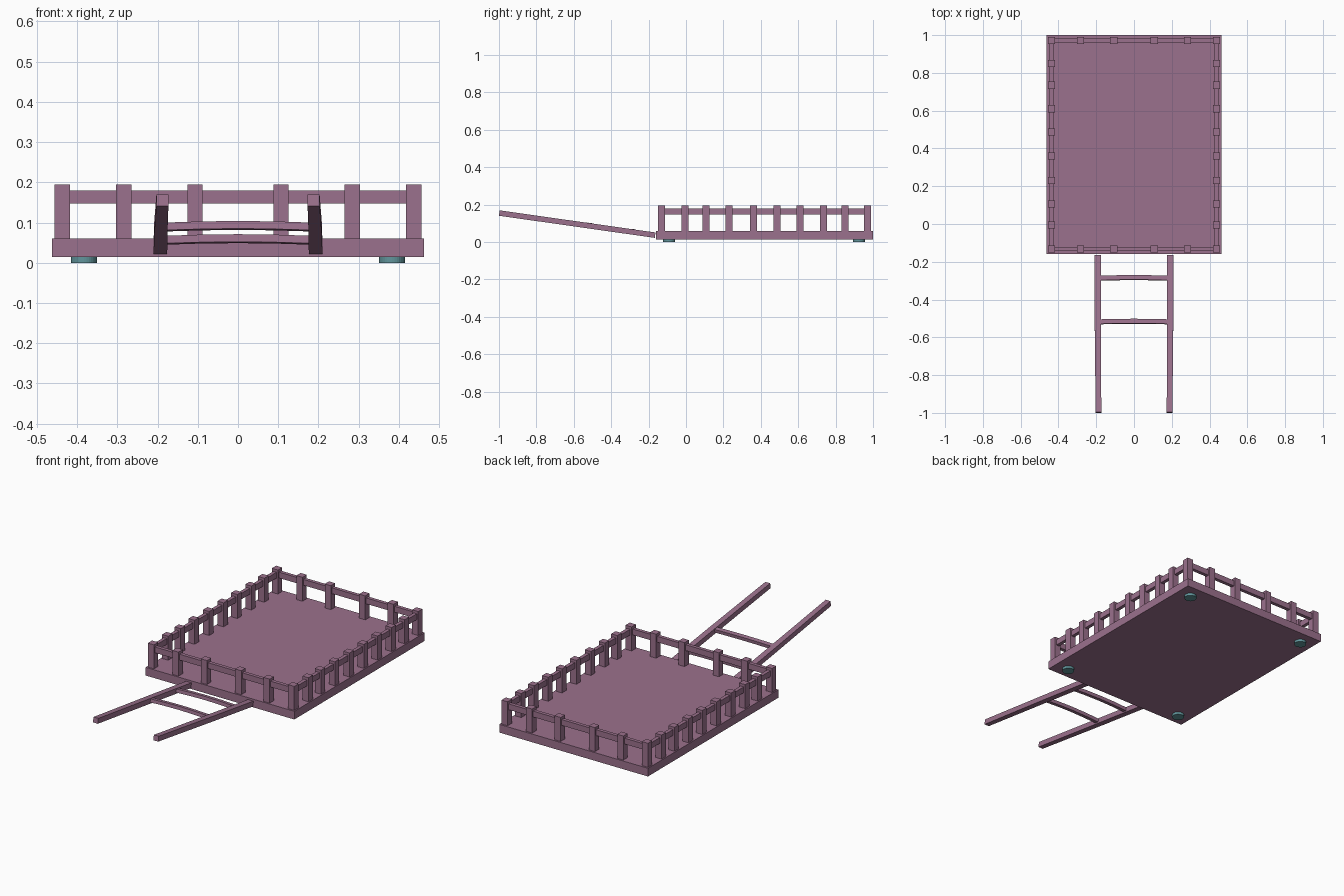
import bpy, bmesh
from mathutils import Vector

if "Cube" in bpy.data.objects:
    bpy.data.objects.remove(bpy.data.objects["Cube"])


def material(name, color):
    m = bpy.data.materials.new(name)
    m.diffuse_color = (*color, 1)
    m.use_nodes = True
    m.node_tree.nodes["Principled BSDF"].inputs["Base Color"].default_value = m.diffuse_color
    return m


WOOD = material("plum_wood", (0.33, 0.165, 0.266))
PAD = material("teal_pad", (0.12, 0.30, 0.33))


def finish(name, bm, mat):
    bmesh.ops.recalc_face_normals(bm, faces=bm.faces)
    me = bpy.data.meshes.new(name)
    bm.to_mesh(me)
    bm.free()
    me.materials.append(mat)
    ob = bpy.data.objects.new(name, me)
    bpy.context.collection.objects.link(ob)
    return ob


def box(name, x, y, z):
    bm = bmesh.new()
    bmesh.ops.create_cube(bm, size=1)
    for v in bm.verts:
        v.co = [(a + b) / 2 + c * (b - a) for c, (a, b) in zip(v.co, (x, y, z))]
    return finish(name, bm, WOOD)


def beam(name, path, side, up):
    """Rectangular bar through (point, width, height) stations."""
    bm = bmesh.new()
    side, up = Vector(side), Vector(up).normalized()
    rings = []
    for p, w, h in path:
        rings.append([bm.verts.new(Vector(p) + side * w * a + up * h * b)
                      for a, b in ((-.5, -.5), (.5, -.5), (.5, .5), (-.5, .5))])
    for r, s in zip(rings, rings[1:]):
        for i in range(4):
            j = (i + 1) % 4
            bm.faces.new((r[i], r[j], s[j], s[i]))
    bm.faces.new(rings[0])
    bm.faces.new(rings[-1])
    return finish(name, bm, WOOD)


# deck
box("deck", (-.463, .463), (-.16, 1), (.014, .06))

# fence posts
X, Y0, Y1, W = .437, -.132, .971, .019
spots = [(x, y) for y in (Y0, Y1) for x in (-X, -.284, -.107, .107, .284, X)]
spots += [(s * X, y) for s in (-1, 1)
          for y in (-.005, .106, .23, .36, .487, .61, .735, .85)]
for x, y in spots:
    box("fence_post", (x - W, x + W), (y - W, y + W), (.055, .195))

# top rails
T, Z = .010, (.147, .18)
for y in (Y0, Y1):
    box("end_rail", (-X, X), (y - T, y + T), Z)
for s in (-1, 1):
    box("side_rail", (s * X - T, s * X + T), (Y0, Y1), Z)

# sloping pull handles, tapering slightly inwards
SLOPE = .142


def axis_z(y):
    return .036 - (y + .16) * SLOPE


for s in (-1, 1):
    path = [((s * x, y, axis_z(y)), w, .029) for x, y, w in
            ((.193, -.165, .034), (.192, -.5, .033), (.188, -.998, .030))]
    beam("pull_handle", path, (1, 0, 0), (0, SLOPE, 1))

# slightly arched crossbars between the handles
for y in (-.287, -.518):
    z = axis_z(y) + .002
    path = [((x, y + d * .8, z + d), .024, .019) for x, d in
            ((-.185, 0), (-.09, .003), (0, .004), (.09, .003), (.185, 0))]
    beam("handle_crossbar", path, (0, 1, -SLOPE), (0, SLOPE, 1))

# round foot pads
for x in (-.383, .383):
    for y in (-.09, .925):
        bm = bmesh.new()
        bmesh.ops.create_cone(bm, cap_ends=True, segments=32,
                              radius1=.032, radius2=.032, depth=.016)
        bmesh.ops.translate(bm, verts=bm.verts, vec=(x, y, .008))
        finish("foot_pad", bm, PAD)
